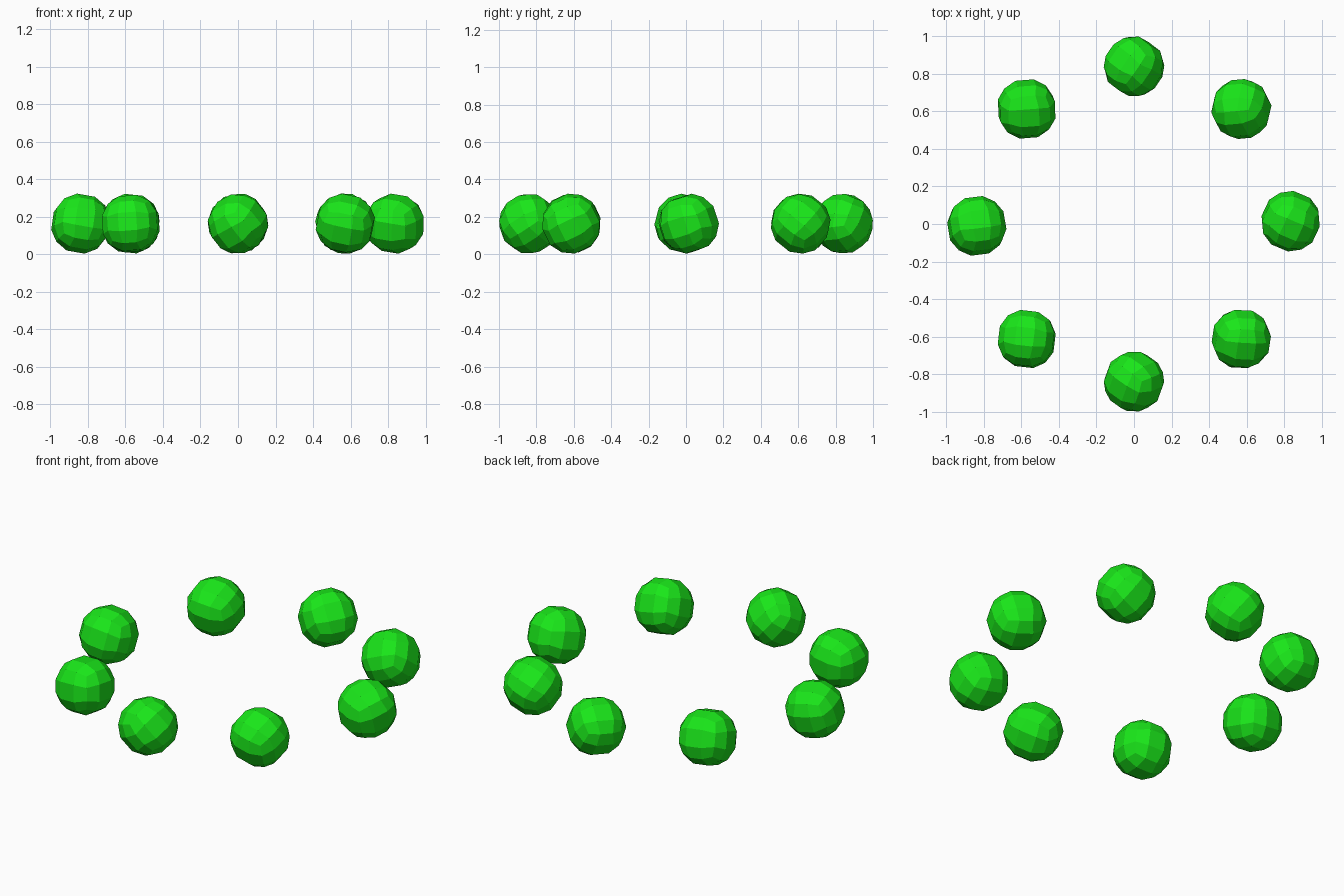
import bpy, bmesh, math, random
from mathutils import Euler

if "Cube" in bpy.data.objects:
    bpy.data.objects.remove(bpy.data.objects["Cube"])

random.seed(4)
R, Z = 0.162, 0.164

mat = bpy.data.materials.new("green")
mat.diffuse_color = (0.01, 0.8, 0.01, 1)
mat.use_nodes = True
mat.node_tree.nodes["Principled BSDF"].inputs["Base Color"].default_value = mat.diffuse_color


# Faceted ball: a cube with a 3 x 3 grid on each side, puffed to a sphere and tumbled
def ball(name, x, y):
    bm = bmesh.new()
    bmesh.ops.create_cube(bm, size=2)
    bmesh.ops.subdivide_edges(bm, edges=bm.edges[:], cuts=2, use_grid_fill=True)
    turn = Euler([random.uniform(0, math.tau) for _ in range(3)]).to_matrix()
    for v in bm.verts:
        v.co = turn @ (v.co.normalized() * R)
    me = bpy.data.meshes.new(name)
    bm.to_mesh(me)
    bm.free()
    me.materials.append(mat)
    ob = bpy.data.objects.new(name, me)
    ob.location = (x, y, Z)
    bpy.context.collection.objects.link(ob)


# Ring of eight balls
ball("ball_back", 0, 0.84)
ball("ball_front", 0, -0.84)
ball("ball_right", 0.835, 0.015)
ball("ball_left", -0.838, -0.01)
for sx, side in ((1, "right"), (-1, "left")):
    for sy, end in ((1, "back"), (-1, "front")):
        ball(f"ball_{end}_{side}", 0.572 * sx, 0.613 * sy)
